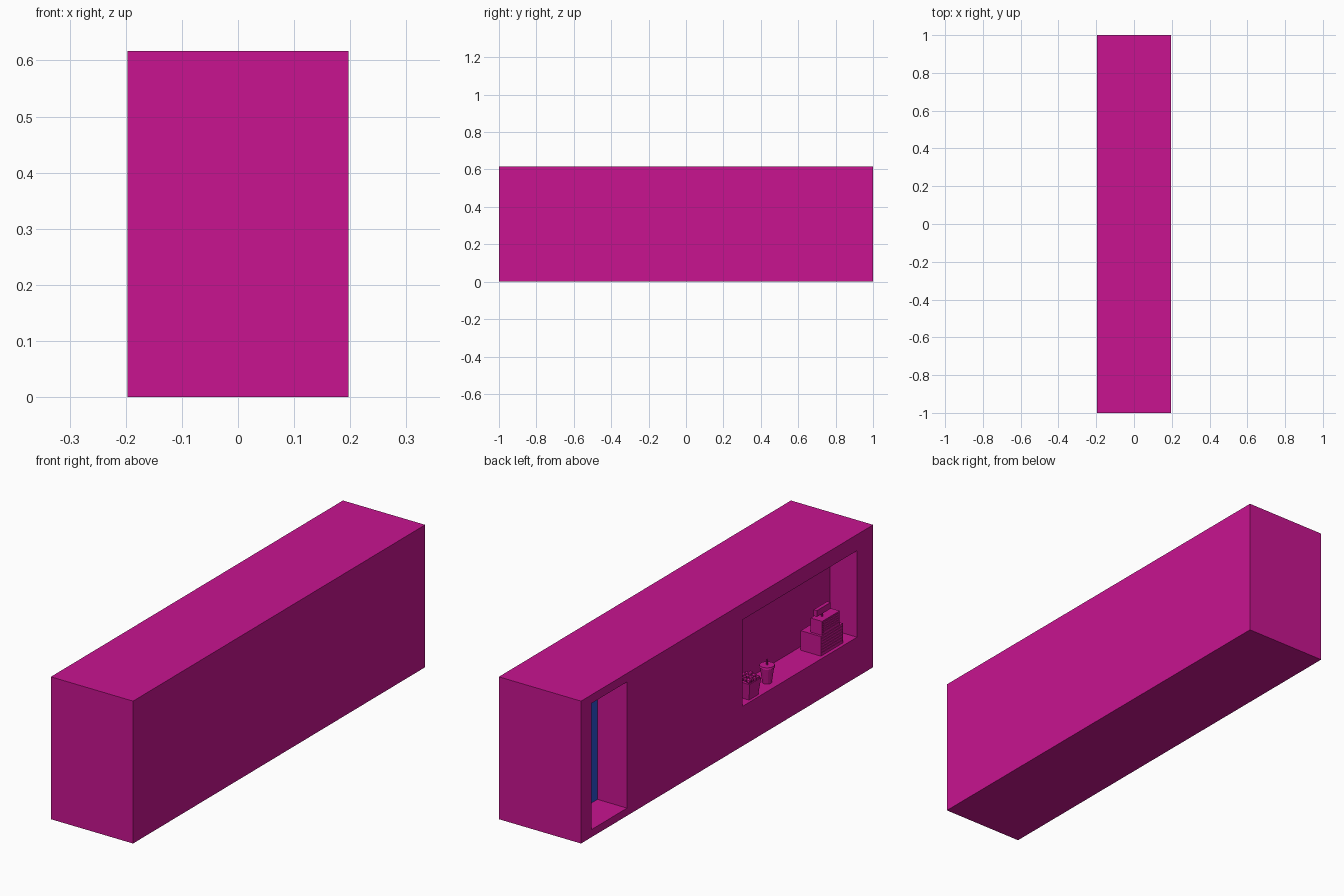
import bpy, bmesh, math, random
from mathutils import Vector

if "Cube" in bpy.data.objects:
    bpy.data.objects.remove(bpy.data.objects["Cube"])

random.seed(4)


def material(name, color):
    m = bpy.data.materials.new(name)
    m.diffuse_color = (*color, 1)
    m.use_nodes = True
    m.node_tree.nodes["Principled BSDF"].inputs["Base Color"].default_value = m.diffuse_color
    return m


PINK = material("pink", (0.58, 0.007, 0.28))
BLUE = material("blue", (0.025, 0.09, 0.65))


def finish(name, bm, mat):
    bmesh.ops.recalc_face_normals(bm, faces=bm.faces)
    me = bpy.data.meshes.new(name)
    bm.to_mesh(me)
    bm.free()
    me.materials.append(mat)
    ob = bpy.data.objects.new(name, me)
    bpy.context.collection.objects.link(ob)
    return ob


def box(name, lo, hi, mat=PINK, flare=0.0):
    """Box from corner to corner; flare widens the top outline."""
    bm = bmesh.new()
    bmesh.ops.create_cube(bm, size=1)
    lo, hi = Vector(lo), Vector(hi)
    for v in bm.verts:
        k = 1 + flare if v.co.z > 0 else 1
        f = Vector((v.co.x * k, v.co.y * k, v.co.z))
        v.co = (lo + hi) / 2 + f * (hi - lo)
    return finish(name, bm, mat)


def cone(name, base, r1, r2, h, sides=16, mat=PINK):
    bm = bmesh.new()
    bmesh.ops.create_cone(bm, cap_ends=True, segments=sides,
                          radius1=r1, radius2=r2, depth=h)
    bmesh.ops.translate(bm, verts=bm.verts,
                        vec=Vector(base) + Vector((0, 0, h / 2)))
    return finish(name, bm, mat)


# Building block with a door recess and a serving window on the left side
X = 0.197
building = box("building", (-X, -1, 0), (X, 1, 0.617))
SILL = 0.172
recesses = {
    "door_cutter": ((-X - 0.1, 0.685, 0.033), (-0.052, 0.928, 0.58)),
    "window_cutter": ((-X - 0.1, -0.89, SILL), (-0.066, -0.106, 0.547)),
}
for name, (lo, hi) in recesses.items():
    cutter = box(name, lo, hi)
    cutter.hide_render = True
    mod = building.modifiers.new(name, "BOOLEAN")
    mod.object = cutter
    mod.operation = "DIFFERENCE"
    mod.solver = "EXACT"
    bpy.context.view_layer.objects.active = building
    bpy.ops.object.modifier_apply(modifier=name)
    bpy.data.objects.remove(cutter)

# Blue door at the back of the recess
box("door", (-0.055, 0.685, 0.033), (-0.045, 0.928, 0.58), BLUE)

# Cash register on the counter
box("register_base", (-0.182, -0.815, SILL), (-0.085, -0.664, 0.257))
box("register_body", (-0.180, -0.795, 0.257), (-0.125, -0.675, 0.318))
for i in range(5):
    z = 0.267 + i * 0.010
    box("register_rib", (-0.182, -0.79, z), (-0.179, -0.68, z + 0.005))
for i in range(6):
    z = 0.182 + i * 0.012
    box("drawer_rib", (-0.184, -0.81, z), (-0.181, -0.67, z + 0.005))
cone("display_pole", (-0.152, -0.715, 0.315), 0.004, 0.004, 0.025, 8)
box("display", (-0.160, -0.762, 0.335), (-0.144, -0.668, 0.362))

# Drink cup with lid and straw
cup = (-0.147, -0.345)
cone("cup", (*cup, SILL), 0.019, 0.029, 0.07)
cone("cup_lid", (*cup, SILL + 0.068), 0.032, 0.030, 0.008)
cone("straw", (*cup, SILL + 0.075), 0.0035, 0.0035, 0.025, 8)

# Snack bucket filled with popcorn
box("bucket", (-0.185, -0.230, SILL), (-0.130, -0.168, 0.245), flare=0.3)
for i in range(4):
    for j in range(4):
        bm = bmesh.new()
        bmesh.ops.create_icosphere(bm, subdivisions=1,
                                   radius=random.uniform(0.009, 0.013))
        pos = Vector((-0.184 + i * 0.0175, -0.229 + j * 0.02,
                      0.247 + random.uniform(0, 0.01)))
        bmesh.ops.translate(bm, verts=bm.verts, vec=pos)
        finish("popcorn", bm, PINK)
